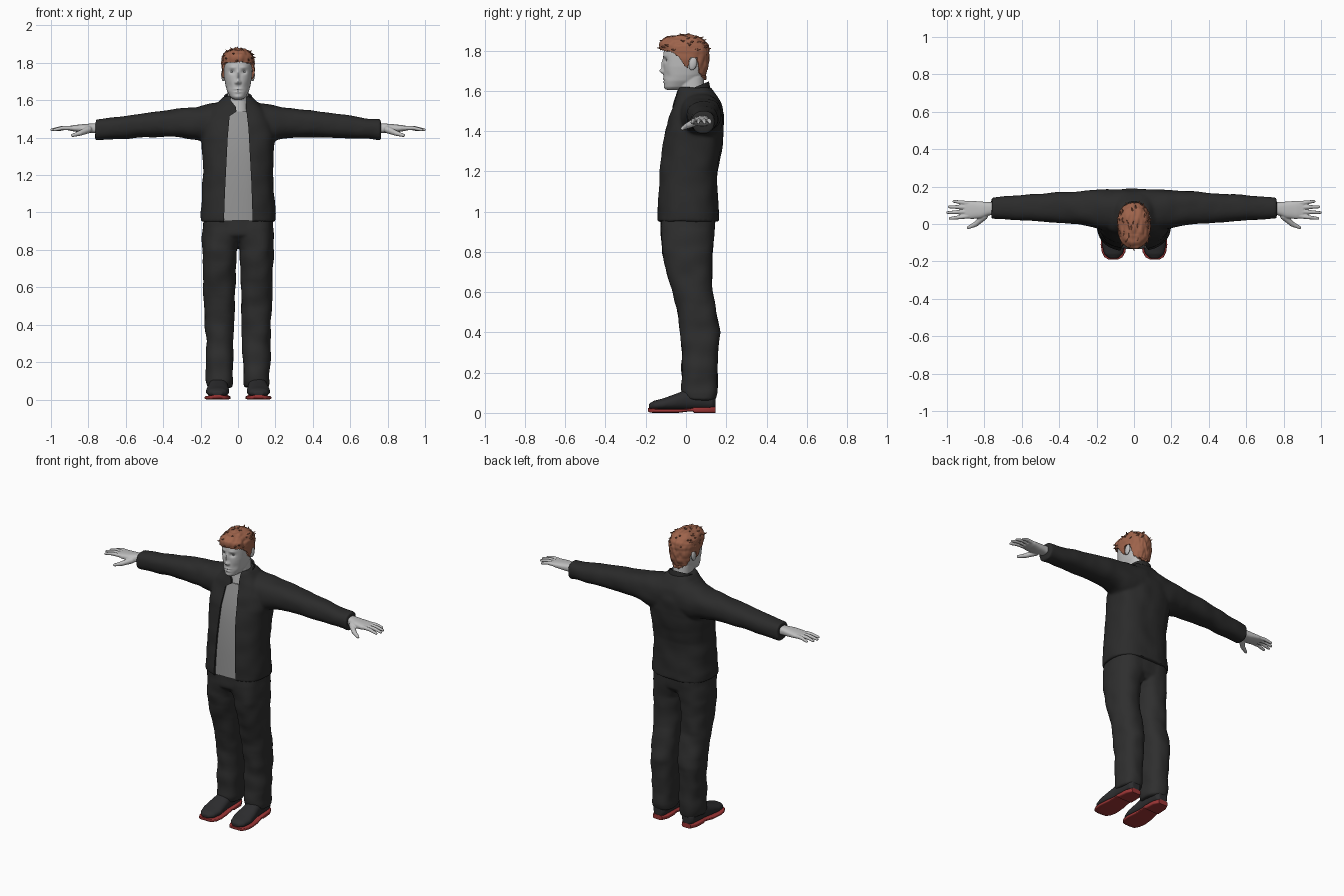
import bpy, bmesh, math, random
from mathutils import Vector, Matrix, noise

if "Cube" in bpy.data.objects:
    bpy.data.objects.remove(bpy.data.objects["Cube"])

random.seed(4)


def material(name, r, g, b):
    m = bpy.data.materials.new(name)
    m.diffuse_color = (r, g, b, 1)
    m.use_nodes = True
    m.node_tree.nodes["Principled BSDF"].inputs["Base Color"].default_value = m.diffuse_color
    return m


SKIN = material("pale skin", .52, .52, .52)
HAIR = material("auburn hair", .34, .125, .07)
JACKET = material("black jacket", .024, .024, .024)
PANTS = material("charcoal trousers", .028, .028, .028)
SHIRT = material("grey shirt", .29, .29, .29)
PATCH = material("dark red patch", .16, .014, .014)
SOLE = material("red sole", .33, .035, .035)
SHOE = material("dark shoe", .026, .026, .028)
IRIS = material("grey iris", .12, .13, .14)


def make(name, bm, mat):
    me = bpy.data.meshes.new(name)
    bm.to_mesh(me)
    bm.free()
    ob = bpy.data.objects.new(name, me)
    bpy.context.collection.objects.link(ob)
    me.materials.append(mat)
    return ob


def loft(name, axis, rings, mat, p=2.5, n=40, cap=True):
    """Superellipse rings (t, a0, a1, b0, b1) strung along an axis."""
    bm = bmesh.new()
    loops = []
    for t, a0, a1, b0, b1 in rings:
        loop = []
        for i in range(n):
            c, s = math.cos(2 * math.pi * i / n), math.sin(2 * math.pi * i / n)
            u = (a0 + a1) / 2 + (a1 - a0) / 2 * math.copysign(abs(c) ** (2 / p), c)
            v = (b0 + b1) / 2 + (b1 - b0) / 2 * math.copysign(abs(s) ** (2 / p), s)
            loop.append(bm.verts.new({"x": (t, u, v), "y": (u, t, v), "z": (u, v, t)}[axis]))
        loops.append(loop)
    for lo, hi in zip(loops, loops[1:]):
        for i in range(n):
            bm.faces.new((lo[i], lo[i - 1], hi[i - 1], hi[i]))
    if cap:
        bm.faces.new(loops[0])
        bm.faces.new(loops[-1])
    bmesh.ops.recalc_face_normals(bm, faces=bm.faces)
    return make(name, bm, mat)


def limb(name, pts, radii, mat):
    """Rounded tapering tube through points."""
    bm = bmesh.new()
    for p, r in zip(pts, radii):
        bmesh.ops.create_icosphere(bm, subdivisions=2, radius=r, matrix=Matrix.Translation(p))
    for p, q, r, s in zip(pts, pts[1:], radii, radii[1:]):
        d = Vector(q) - Vector(p)
        m = Matrix.Translation((Vector(p) + Vector(q)) / 2) @ d.to_track_quat("Z", "Y").to_matrix().to_4x4()
        bmesh.ops.create_cone(bm, cap_ends=True, segments=12, radius1=r, radius2=s, depth=d.length, matrix=m)
    return make(name, bm, mat)


def apply(ob, kind, **kw):
    m = ob.modifiers.new(kind, kind)
    for k, v in kw.items():
        setattr(m, k, v)
    bpy.context.view_layer.objects.active = ob
    bpy.ops.object.modifier_apply(modifier=m.name)


def mirror(ob):
    apply(ob, "MIRROR", use_mirror_merge=False)


def fuse(name, parts, voxel, smooth, mat, folds=0):
    """Weld parts into one skin, relax it and add soft cloth folds."""
    bm = bmesh.new()
    for o in parts:
        bm.from_mesh(o.data)
        bpy.data.objects.remove(o)
    ob = make(name, bm, mat)
    apply(ob, "REMESH", mode="VOXEL", voxel_size=voxel)
    apply(ob, "SMOOTH", factor=.5, iterations=smooth)
    if folds:
        shifts = [v.normal * folds * noise.noise(v.co * 11) for v in ob.data.vertices]
        for v, s in zip(ob.data.vertices, shifts):
            v.co += s
    return ob


# Jacket: torso and sleeves welded, then opened down the front
torso = [(.95, .2, -.147, .167), (1.0, .2, -.145, .163), (1.1, .192, -.141, .157), (1.2, .188, -.134, .157),
         (1.3, .19, -.123, .177), (1.4, .197, -.107, .189), (1.48, .19, -.082, .189), (1.54, .16, -.062, .174),
         (1.58, .115, -.048, .152), (1.62, .08, -.042, .125)]
parts = [loft("torso", "z", [(z, -w, w, f, b) for z, w, f, b in torso], JACKET)]
sleeve = [(.04, -.03, .185, 1.36, 1.595), (.14, -.035, .186, 1.36, 1.583), (.22, -.018, .182, 1.388, 1.567),
          (.3, -.002, .174, 1.4, 1.556), (.4, .004, .168, 1.404, 1.545), (.55, .016, .159, 1.398, 1.523),
          (.7, .025, .148, 1.391, 1.504), (.762, .029, .143, 1.387, 1.5)]
for s in (1, -1):
    parts.append(loft("sleeve", "x", [(s * r[0], *r[1:]) for r in sleeve], JACKET, 2.3))
jacket = fuse("jacket", parts, .008, 8, JACKET, .006)

collar = loft("collar", "z", [(1.53, -.09, .09, -.058, .128), (1.58, -.08, .08, -.053, .12),
                              (1.612, -.077, .077, -.052, .114)], JACKET, 2.2, cap=False)
apply(collar, "SOLIDIFY", thickness=.008, offset=-1)
for v in collar.data.vertices:
    v.co.z += .42 * (v.co.y - .03)

opening = [(-.077, .9), (-.07, 1.1), (-.055, 1.4), (-.045, 1.515), (-.008, 1.54), (-.012, 1.565), (-.04, 1.6),
           (-.03, 1.7), (.05, 1.7), (.043, 1.56), (.056, 1.45), (.072, 1.15), (.08, .9)]
bm = bmesh.new()
face = bm.faces.new([bm.verts.new((x, -.3, z)) for x, z in opening])
out = bmesh.ops.extrude_face_region(bm, geom=[face])
for v in out["geom"]:
    if isinstance(v, bmesh.types.BMVert):
        v.co.y = 0
bmesh.ops.recalc_face_normals(bm, faces=bm.faces)
cutter = make("opening_cutter", bm, JACKET)
for o in (jacket, collar):
    apply(o, "BOOLEAN", object=cutter, operation="DIFFERENCE", solver="EXACT")
bpy.data.objects.remove(cutter)

# Red patches cut into the tops of the sleeves
bm = bmesh.new()
bm.from_mesh(jacket.data)
for axis, at in ((0, .37), (0, .67), (0, -.37), (0, -.67), (1, .024), (1, .088)):
    no = Vector((axis == 0, axis == 1, 0))
    bmesh.ops.bisect_plane(bm, geom=bm.verts[:] + bm.edges[:] + bm.faces[:], plane_co=no * at, plane_no=no)
bm.normal_update()
for f in bm.faces:
    c = f.calc_center_median()
    f.material_index = int(.37 < abs(c.x) < .67 and .024 < c.y < .088 and f.normal.z > .1)
bm.to_mesh(jacket.data)
bm.free()
jacket.data.materials.clear()
for m in (JACKET, PATCH):
    jacket.data.materials.append(m)

# Shirt just inside the jacket
d = .013
loft("shirt", "z", [(max(z, .958), -w + d, w - d, f + d, b - d) for z, w, f, b in torso[:8]], SHIRT)

# Trousers: two legs and a pelvis
leg = [(.065, .032, .163, -.012, .145), (.1, .025, .17, -.022, .153), (.2, .026, .169, -.021, .157),
       (.3, .024, .172, -.02, .163), (.4, .02, .178, -.026, .167), (.5, .016, .18, -.042, .153),
       (.6, .013, .183, -.067, .131), (.72, .01, .188, -.102, .127), (.8, .008, .191, -.118, .132),
       (.86, -.02, .191, -.123, .138), (.97, -.03, .186, -.127, .148)]
parts = [loft("leg", "z", [(z, s * a, s * b, f, k) for z, a, b, f, k in leg], PANTS, 2.4) for s in (1, -1)]
parts.append(loft("pelvis", "z", [(.845, -.12, .12, -.09, .11), (.88, -.19, .19, -.123, .138),
                                  (.98, -.187, .187, -.127, .15)], PANTS))
fuse("trousers", parts, .007, 8, PANTS, .008)

# Shoes and soles
upper = [(-.184, .085, .135, .02, .045), (-.16, .06, .16, .014, .06), (-.11, .046, .172, .014, .073),
         (-.05, .05, .166, .014, .095), (0, .054, .157, .014, .115), (.08, .055, .152, .014, .12),
         (.13, .06, .147, .014, .11), (.146, .075, .132, .02, .09)]
mirror(fuse("shoes", [loft("upper", "y", upper, SHOE, 2.3)], .005, 5, SHOE))
sole = [(-.19, .085, .135, .008, .024), (-.178, .062, .158, .001, .023), (-.15, .046, .172, 0, .021),
        (-.11, .04, .178, 0, .02), (-.04, .046, .171, 0, .02), (.015, .052, .161, .007, .021),
        (.035, .051, .16, .007, .026), (.04, .05, .16, 0, .028), (.11, .052, .156, 0, .028), (.147, .072, .137, 0, .03)]
mirror(loft("soles", "y", sole, SOLE, 5))

# Hands: palm, four fingers, thumb
palm = [(.72, .055, .115, 1.42, 1.478), (.78, .045, .117, 1.425, 1.476), (.82, .03, .12, 1.426, 1.473),
        (.87, .027, .124, 1.432, 1.468), (.907, .034, .121, 1.439, 1.462)]
parts = [loft("palm", "x", palm, SKIN, 2.6)]
for x0, y0, x1, y1 in ((.885, .042, .983, .03), (.89, .066, .996, .061), (.89, .089, .988, .092), (.88, .11, .962, .121)):
    mid = ((x0 + x1) / 2, (y0 + y1) / 2, 1.452)
    parts.append(limb("finger", [(x0, y0, 1.451), mid, (x1, y1, 1.442)], [.0125, .011, .008], SKIN))
parts.append(limb("thumb", [(.8, .042, 1.443), (.845, 0, 1.424), (.885, -.019, 1.412)], [.02, .014, .009], SKIN))
mirror(fuse("hands", parts, .0035, 3, SKIN))

# Head and neck
skull = [(1.605, .024, -.098, -.03), (1.618, .042, -.107, .01), (1.65, .059, -.11, .06), (1.68, .067, -.111, .088),
         (1.72, .074, -.112, .1), (1.76, .077, -.112, .105), (1.79, .078, -.112, .104), (1.815, .073, -.105, .096),
         (1.835, .061, -.088, .079), (1.848, .042, -.06, .052), (1.854, .02, -.03, .024)]
neck = [(1.46, .072, -.052, .1), (1.54, .061, -.044, .096), (1.6, .056, -.04, .092), (1.67, .056, -.03, .088)]
parts = [loft("part", "z", [(z, -w, w, f, b) for z, w, f, b in r], SKIN, 2.35) for r in (skull, neck)]
head = fuse("head", parts, .004, 6, SKIN)

# Hair: offset copy of the skull above a hairline, with a swept-up front
line = [(-.2, 1.8), (-.085, 1.795), (-.06, 1.785), (-.03, 1.76), (-.008, 1.72), (.012, 1.715), (.02, 1.762),
        (.05, 1.765), (.062, 1.69), (.09, 1.655), (.2, 1.655)]


def hairline(y):
    for (y0, z0), (y1, z1) in zip(line, line[1:]):
        if y0 <= y <= y1:
            return z0 + (z1 - z0) * (y - y0) / (y1 - y0)
    return 9


bm = bmesh.new()
bm.from_mesh(head.data)
bm.normal_update()
bmesh.ops.delete(bm, geom=[v for v in bm.verts if v.co.z < hairline(v.co.y) + .006 * noise.noise(v.co * 60)], context="VERTS")
tips = []
for v in bm.verts:
    n, c = v.normal.copy(), v.co.copy()
    front = max(0, min(1, (-c.y - .05) / .05)) * max(0, min(1, (c.z - 1.79) / .03))
    lift = .01 + .015 * max(0, n.z) + .016 * front + .006 * noise.noise(Vector((c.x * 70, c.y * 22, c.z * 30)))
    v.co += n * lift
    if c.z > 1.8:
        tips.append((v.co.copy(), n))
hair = make("hair", bm, HAIR)
apply(hair, "SOLIDIFY", thickness=.012, offset=-1)
bm = bmesh.new()
for c, n in random.sample(tips, 45):
    d = (n * .3 + Vector((random.uniform(-.5, .7), -.8 if c.y < 0 else .5, .05))).normalized()
    m = Matrix.Translation(c - n * .004 + d * .007) @ d.to_track_quat("Z", "Y").to_matrix().to_4x4()
    bmesh.ops.create_cone(bm, cap_ends=True, segments=6, radius1=.008, radius2=.001, depth=.026, matrix=m)
make("hair_tufts", bm, HAIR)

# Face relief: x, z, width, height, push (minus is forward)
relief = [(0, 1.698, .011, .012, -.019), (0, 1.73, .008, .026, -.011), (.03, 1.775, .02, .008, -.004),
          (.032, 1.752, .014, .011, .01), (0, 1.66, .02, .005, -.005), (0, 1.644, .016, .006, -.005),
          (0, 1.618, .016, .01, -.004), (0, 1.652, .022, .003, .003), (.012, 1.694, .006, .007, -.007),
          (.045, 1.675, .014, .02, .004)]
for v in head.data.vertices:
    if v.co.y < -.04 and v.co.z > 1.606:
        x, z = abs(v.co.x), v.co.z
        v.co.y += sum(k * math.exp(-((x - a) / w) ** 2 - ((z - b) / h) ** 2) for a, b, w, h, k in relief)

# Ears and eyes
for name, at, size, tilt, mat in (("ears", (.079, .034, 1.735), (.011, .02, .033), -.2, SKIN),
                                  ("eyes", (.032, -.0865, 1.752), (.013, .0115, .008), 0, SKIN),
                                  ("irises", (.032, -.0945, 1.752), (.005, .005, .005), 0, IRIS)):
    bm = bmesh.new()
    m = Matrix.Translation(at) @ Matrix.Rotation(tilt, 4, "X") @ Matrix.Diagonal((*size, 1))
    bmesh.ops.create_uvsphere(bm, u_segments=20, v_segments=12, radius=1, matrix=m)
    mirror(make(name, bm, mat))

bpy.ops.object.select_all(action="SELECT")
bpy.ops.object.shade_smooth_by_angle(angle=math.radians(45))
